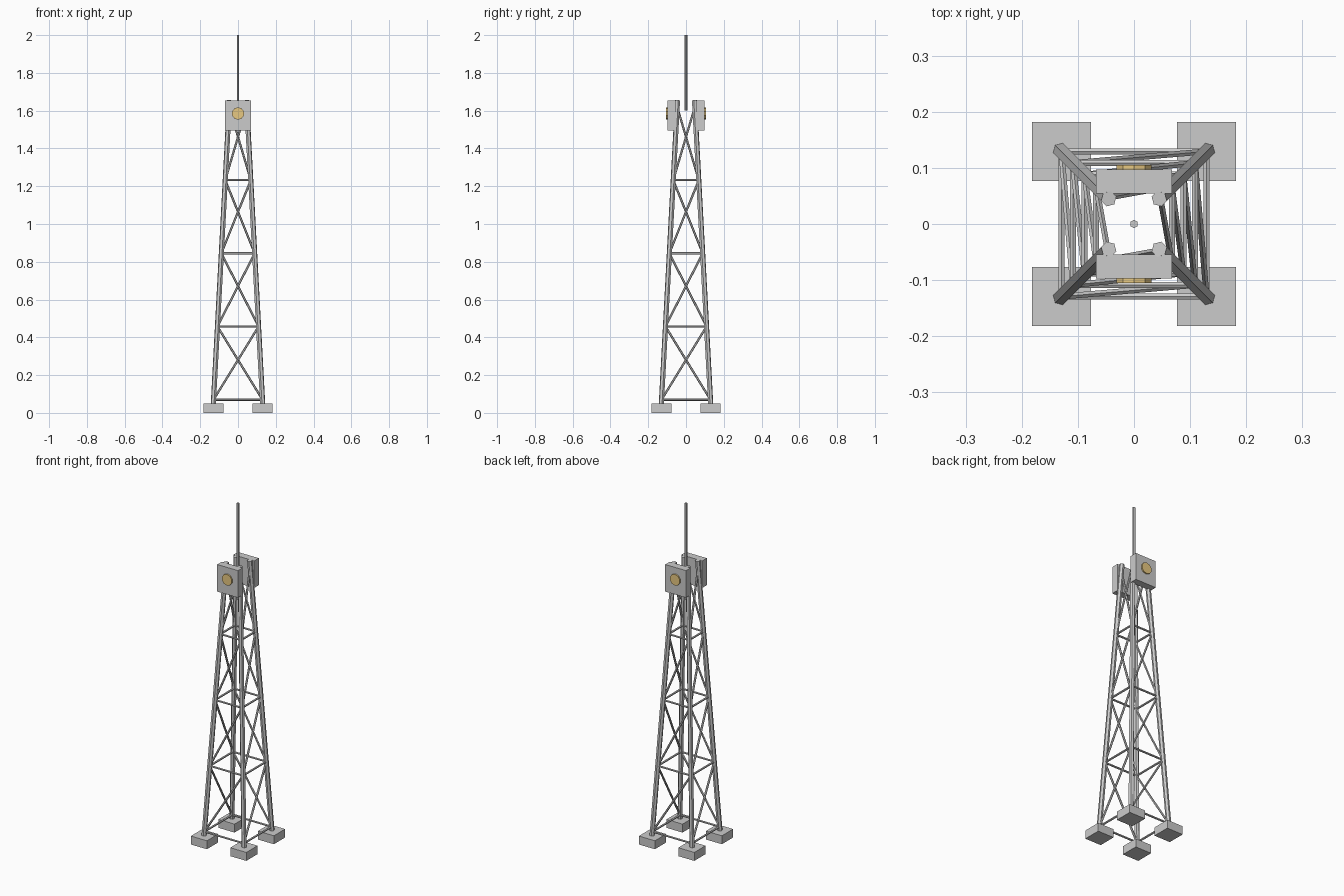
import bpy, math
from mathutils import Vector

if "Cube" in bpy.data.objects:
    bpy.data.objects.remove(bpy.data.objects["Cube"])

Z0, Z1 = 0.04, 1.655          # leg bottom and top heights
W0, W1 = 0.131, 0.045         # leg offset from centre at those heights
CORNERS = [(-1, -1), (1, -1), (1, 1), (-1, 1)]   # counter-clockwise


def box(name, centre, size):
    bpy.ops.mesh.primitive_cube_add(size=1, location=centre)
    ob = bpy.context.object
    ob.name = name
    ob.scale = size
    bpy.ops.object.transform_apply(location=False, rotation=False, scale=True)
    return ob


def rod(name, a, b, radius, sides=6):
    a, b = Vector(a), Vector(b)
    d = b - a
    bpy.ops.mesh.primitive_cylinder_add(
        vertices=sides, radius=radius, depth=d.length, location=(a + b) / 2,
        rotation=d.to_track_quat('Z', 'Y').to_euler())
    ob = bpy.context.object
    ob.name = name
    return ob


def leg_point(corner, z):
    w = W0 + (W1 - W0) * (z - Z0) / (Z1 - Z0)
    sx, sy = CORNERS[corner % 4]
    return sx * w, sy * w, z


# Concrete feet and tapering legs
for i, (sx, sy) in enumerate(CORNERS):
    box("foot", (sx * 0.129, sy * 0.129, 0.025), (0.105, 0.105, 0.05))
    rod("leg", leg_point(i, Z0), leg_point(i, Z1), 0.014)

# Lattice: horizontal rings and one rising diagonal per face and bay
levels = [0.07 + 0.3875 * k for k in range(5)]
for k in range(4):
    for i in range(4):
        rod("horizontal_brace", leg_point(i, levels[k]),
            leg_point(i + 1, levels[k]), 0.006)
        rod("diagonal_brace", leg_point(i, levels[k]),
            leg_point(i + 1, levels[k + 1]), 0.006)

# Lamp boxes with amber discs, front and back
amber = bpy.data.materials.new("amber")
amber.diffuse_color = (0.8, 0.58, 0.22, 1)
amber.use_nodes = True
amber.node_tree.nodes["Principled BSDF"].inputs["Base Color"].default_value = amber.diffuse_color
for s in (-1, 1):
    box("lamp_box", (0, s * 0.0755, 1.575), (0.136, 0.043, 0.16))
    lamp = rod("lamp_disc", (0, s * 0.094, 1.585), (0, s * 0.105, 1.585), 0.033, 10)
    lamp.data.materials.append(amber)

# Mast
rod("mast", (0, 0, 1.6), (0, 0, 2.0), 0.0075)
